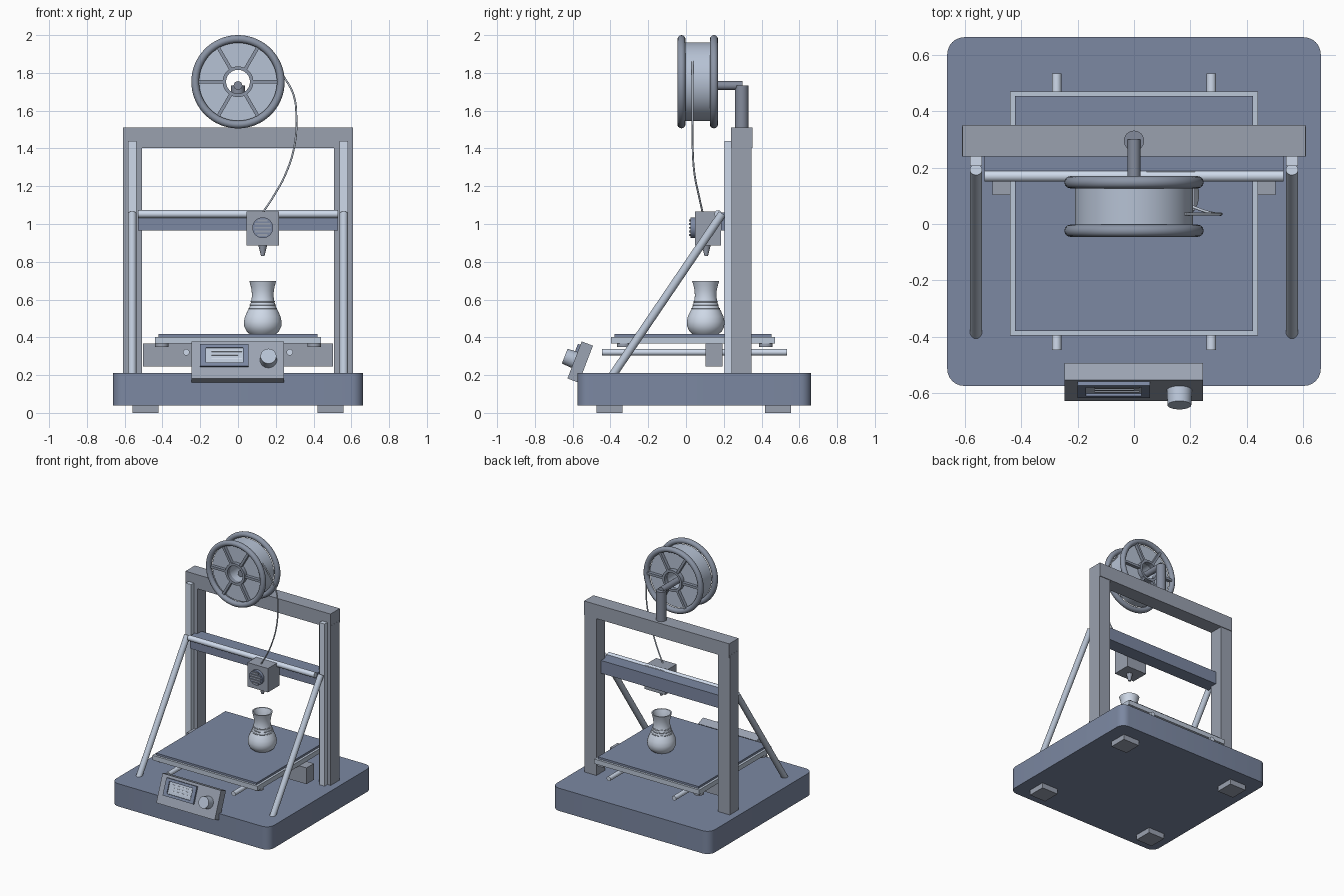
import bpy, bmesh
from math import pi, cos, sin, radians
from mathutils import Vector, Matrix

if "Cube" in bpy.data.objects:
    bpy.data.objects.remove(bpy.data.objects["Cube"])

# Slate palette (linear values)
PALETTE = {"dark": (.20, .246, .36), "steel": (.32, .355, .43), "pale": (.62, .70, .83),
           "rod": (.50, .57, .68), "panel": (.33, .37, .45), "spool": (.47, .54, .66),
           "rim": (.26, .30, .38), "holder": (.23, .26, .33), "vase": (.62, .69, .80),
           "black": (.13, .16, .21)}
MATS = {}
for key, rgb in PALETTE.items():
    MATS[key] = bpy.data.materials.new(key)
    MATS[key].diffuse_color = (*rgb, 1)


def finish(name, bm, mat, smooth=False, matrix=None):
    if matrix is not None:
        bm.transform(matrix)
    bmesh.ops.recalc_face_normals(bm, faces=bm.faces)
    me = bpy.data.meshes.new(name)
    bm.to_mesh(me)
    bm.free()
    me.materials.append(MATS[mat])
    ob = bpy.data.objects.new(name, me)
    bpy.context.collection.objects.link(ob)
    if smooth:
        bpy.ops.object.select_all(action='DESELECT')
        ob.select_set(True)
        bpy.context.view_layer.objects.active = ob
        bpy.ops.object.shade_smooth_by_angle(angle=radians(35))
    return ob


def box(name, mat, x, y, z, vertical=0.0, matrix=None):
    """Box from (min, max) ranges; optional rounding of the vertical edges."""
    bm = bmesh.new()
    bmesh.ops.create_cube(bm, size=1)
    for v in bm.verts:
        for i, r in enumerate((x, y, z)):
            v.co[i] = r[0] if v.co[i] < 0 else r[1]
    if vertical:
        edges = [e for e in bm.edges if abs(e.verts[0].co.z - e.verts[1].co.z) > 1e-4]
        bmesh.ops.bevel(bm, geom=edges, offset=vertical, segments=6, profile=0.5, affect='EDGES')
    return finish(name, bm, mat, bool(vertical), matrix)


def rod(name, mat, a, b, r, r2=None, sides=24, matrix=None):
    """Cylinder or cone between two points."""
    a, b = Vector(a), Vector(b)
    bm = bmesh.new()
    bmesh.ops.create_cone(bm, cap_ends=True, segments=sides, radius1=r,
                          radius2=r if r2 is None else r2, depth=(b - a).length)
    m = Matrix.Translation((a + b) / 2) @ (b - a).to_track_quat('Z', 'Y').to_matrix().to_4x4()
    return finish(name, bm, mat, True, m if matrix is None else matrix @ m)


def lathe(name, mat, profile, matrix, closed=False, steps=48):
    """Spin (radius, height) points round the local z axis."""
    bm = bmesh.new()
    rings = []
    for k in range(steps):
        a = 2 * pi * k / steps
        rings.append([bm.verts.new((r * cos(a), r * sin(a), h)) for r, h in profile])
    n = len(profile)
    for k in range(steps):
        p, q = rings[k], rings[(k + 1) % steps]
        for i in range(n if closed else n - 1):
            j = (i + 1) % n
            bm.faces.new((p[i], q[i], q[j], p[j]))
    bmesh.ops.remove_doubles(bm, verts=bm.verts, dist=1e-5)
    return finish(name, bm, mat, True, matrix)


# Base and feet
box("base", "dark", (-.662, .662), (-.574, .662), (.04, .212), vertical=.06)
for sx in (-1, 1):
    for y in (-.405, .487):
        box("foot", "steel", (sx * .49 - .069, sx * .49 + .069), (y - .068, y + .068), (0, .05))

# Upright frame, rails and diagonal braces
for sx in (-1, 1):
    box("post", "steel", (sx * .559 - .05, sx * .559 + .05), (.24, .346), (.2, 1.42))
    box("rail", "pale", (sx * .56 - .022, sx * .56 + .022), (.205, .245), (.2, 1.44))
    rod("brace", "rod", (sx * .56, -.395, .19), (sx * .56, .192, 1.055), .022)
box("top_beam", "steel", (-.608, .608), (.239, .351), (1.403, 1.51))

# Gantry with print head
box("gantry_beam", "dark", (-.53, .53), (.185, .29), (.965, 1.062))
rod("gantry_rod", "pale", (-.53, .17, 1.053), (.53, .17, 1.053), .02)
box("head", "steel", (.045, .217), (.048, .186), (.885, 1.066))
rod("fan", "dark", (.131, .05, .98), (.131, .024, .98), .055, sides=32)
for i in range(5):
    z = .98 + (i - 2) * .019
    w = (.05 ** 2 - (z - .98) ** 2) ** .5 - .006
    box("fan_slat", "steel", (.131 - w, .131 + w), (.017, .026), (z - .005, z + .005))
rod("nozzle", "steel", (.131, .107, .89), (.131, .107, .83), .024, .009)

# Moving bed
box("bed_frame", "rod", (-.44, .44), (-.396, .47), (.367, .403))
box("bed_plate", "dark", (-.422, .422), (-.379, .453), (.40, .418))
box("bed_carriage", "steel", (-.502, .502), (.103, .192), (.245, .368))
for sx in (-1, 1):
    rod("bed_rod", "pale", (sx * .274, -.446, .321), (sx * .274, .534, .321), .017)
    for y in (-.33, .422):
        rod("levelling_knob", "steel", (sx * .403, y, .348), (sx * .403, y, .37), .036)

# Printed vase with open top and rings
outer = [(0, .416), (.068, .416), (.086, .432), (.098, .458), (.1, .483), (.094, .51),
         (.082, .537), (.069, .562), (.061, .59), (.057, .62), (.059, .65), (.065, .677), (.071, .697)]
inner = [(.062, .697), (.056, .675), (.05, .645), (.048, .61), (.06, .55), (.08, .48), (0, .43)]
at_vase = Matrix.Translation((.131, .104, 0))
lathe("vase", "vase", outer + inner, at_vase)
for z, r in ((.553, .073), (.571, .066), (.589, .061)):
    ring = [(r + .004 * cos(t * pi / 3), z + .004 * sin(t * pi / 3)) for t in range(6)]
    lathe("vase_ring", "vase", ring, at_vase, True)

# Tilted control panel
tilt = Matrix.Translation((0, -.56, .269)) @ Matrix.Rotation(radians(-21), 4, 'X')
box("panel", "panel", (-.246, .244), (-.032, .032), (-.105, .105), matrix=tilt)
sx0, sx1, sz0, sz1 = -.2, .056, -.04, .086
for x, z in (((sx0, sx1), (sz0, sz0 + .02)), ((sx0, sx1), (sz1 - .02, sz1)),
             ((sx0, sx0 + .03), (sz0, sz1)), ((sx1 - .03, sx1), (sz0, sz1))):
    box("screen_bezel", "dark", x, (-.046, -.03), z, matrix=tilt)
box("screen", "rod", (-.175, .03), (-.037, -.03), (-.025, .07), matrix=tilt)
for i in range(3):
    box("screen_line", "vase", (-.14, .02 - .02 * (i % 2)), (-.041, -.035),
        (.002 + i * .021, .008 + i * .021), matrix=tilt)
rod("dial", "spool", (.161, -.03, 0), (.161, -.088, 0), .045, .042, sides=32, matrix=tilt)

# Spool: wound drum, round rims, spokes and hubs
spool = Matrix.Translation((0, 0, 1.753)) @ Matrix.Rotation(radians(-90), 4, 'X')
lathe("spool_drum", "spool", [(.063, -.008), (.209, -.008), (.209, .132), (.063, .132)], spool, True, 64)
for y in (-.024, .148):
    tube = [(.2265 + .0205 * cos(t * pi / 6), y + .0215 * sin(t * pi / 6)) for t in range(12)]
    lathe("spool_rim", "rim", tube, spool, True, 64)
    lathe("spool_hub", "rim", [(.063, y - .012), (.081, y - .012), (.081, y + .02), (.063, y + .02)], spool, True)
    for k in range(6):
        turn = spool @ Matrix.Rotation(k * pi / 3, 4, 'Z')
        box("spool_spoke", "rim", (.075, .217), (-.009, .009), (y - .008, y + .016), matrix=turn)

# Spool holder
rod("holder_post", "holder", (0, .295, 1.5), (0, .295, 1.732), .036)
rod("holder_arm", "holder", (0, .03, 1.733), (0, .3, 1.733), .023)

# Filament strand from drum to head
points = [(.18, .035, 1.86), (.25, .035, 1.768), (.295, .035, 1.68), (.309, .035, 1.56), (.298, .035, 1.41),
          (.252, .045, 1.265), (.19, .068, 1.15), (.131, .088, 1.06)]
cu = bpy.data.curves.new("filament", 'CURVE')
cu.dimensions = '3D'
cu.bevel_depth = .005
cu.bevel_resolution = 2
cu.use_fill_caps = True
cu.materials.append(MATS["vase"])
sp = cu.splines.new('BEZIER')
sp.bezier_points.add(len(points) - 1)
for bp, p in zip(sp.bezier_points, points):
    bp.co = p
    bp.handle_left_type = bp.handle_right_type = 'AUTO'
strand = bpy.data.objects.new("filament", cu)
bpy.context.collection.objects.link(strand)
bpy.ops.object.select_all(action='DESELECT')
strand.select_set(True)
bpy.context.view_layer.objects.active = strand
bpy.ops.object.convert(target='MESH')

for m in bpy.data.materials:
    if m.users and not m.is_grease_pencil:
        m.use_nodes = True
        m.node_tree.nodes["Principled BSDF"].inputs["Base Color"].default_value = m.diffuse_color
